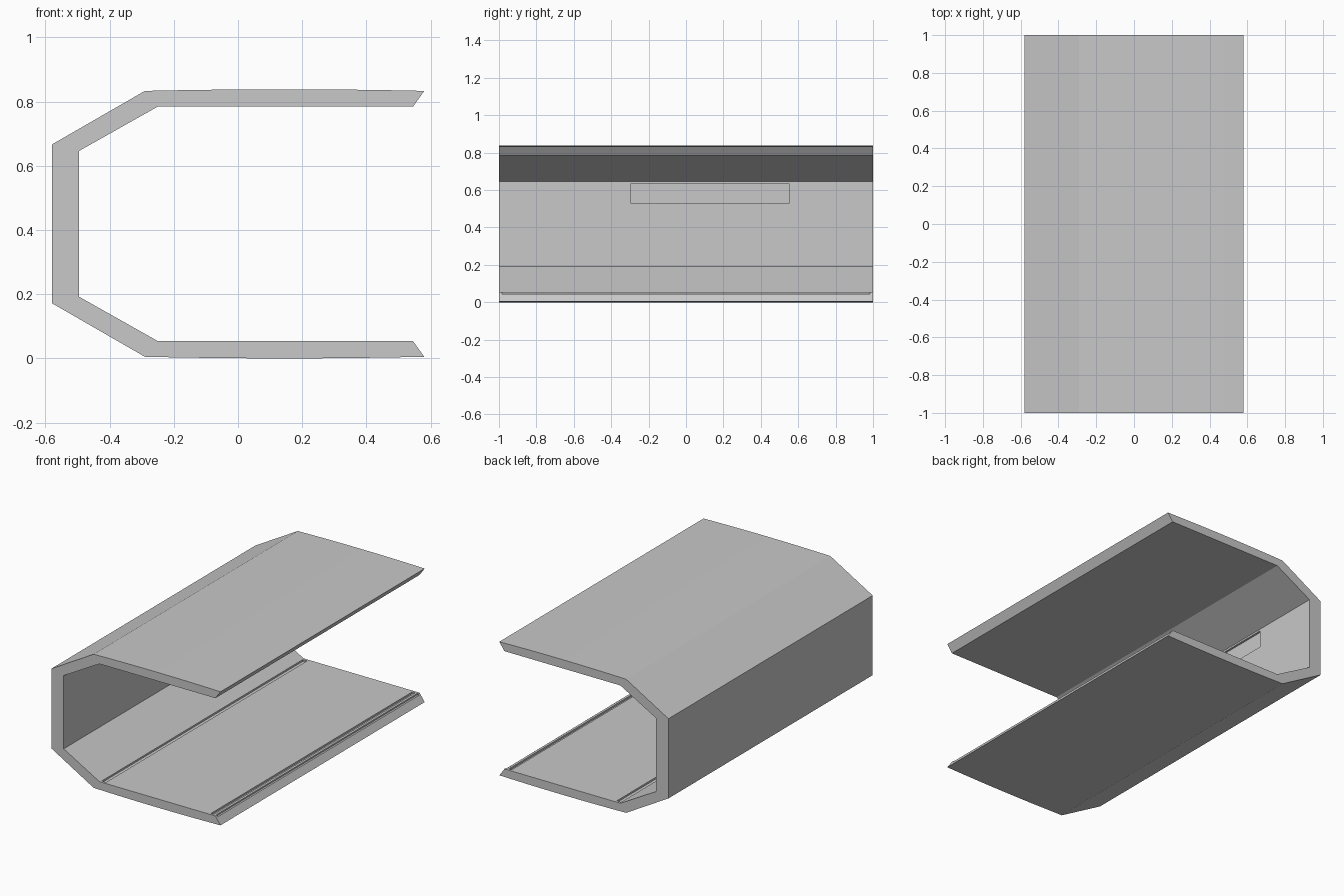
import bpy
import bmesh

cube = bpy.data.objects.get("Cube")
if cube:
    bpy.data.objects.remove(cube, do_unlink=True)

grey = bpy.data.materials.new("light grey")
grey.use_nodes = True
colour = (0.58, 0.58, 0.58, 1)
grey.diffuse_color = colour
grey.node_tree.nodes["Principled BSDF"].inputs["Base Color"].default_value = colour

HEIGHT = 0.838


def extrude_profile(name, points, y0, y1):
    """Extrude an x-z outline along y."""
    bm = bmesh.new()
    face = bm.faces.new([bm.verts.new((x, y0, z)) for x, z in points])
    res = bmesh.ops.extrude_face_region(bm, geom=[face])
    moved = [v for v in res["geom"] if isinstance(v, bmesh.types.BMVert)]
    bmesh.ops.translate(bm, verts=moved, vec=(0, y1 - y0, 0))
    bmesh.ops.recalc_face_normals(bm, faces=bm.faces)
    mesh = bpy.data.meshes.new(name)
    bm.to_mesh(mesh)
    bm.free()
    obj = bpy.data.objects.new(name, mesh)
    mesh.materials.append(grey)
    bpy.context.collection.objects.link(obj)
    return obj


# Slightly crowned outer skin, lower lip back to the wall
STEPS = 8
outer = []
for i in range(STEPS + 1):
    t = i / STEPS
    outer.append((0.58 - 0.87 * t, 0.005 * (2 * t - 1) ** 2))
outer.append((-0.58, 0.172))

# Inner skin, wall forward to the lower lip
inner = [(-0.495, 0.192), (-0.25, 0.054), (0.545, 0.054)]


def flip(points):
    return [(x, HEIGHT - z) for x, z in reversed(points)]


# Open channel: the upper half mirrors the lower half
shell = extrude_profile("channel_shell", outer + flip(outer) + flip(inner) + inner, -1, 1)


def cut(name, x0, x1, y0, y1, z0, z1):
    """Sink a rectangular recess into the shell."""
    cutter = extrude_profile(name, [(x0, z0), (x1, z0), (x1, z1), (x0, z1)], y0, y1)
    cutter.hide_render = True
    mod = shell.modifiers.new(name, 'BOOLEAN')
    mod.operation = 'DIFFERENCE'
    mod.solver = 'EXACT'
    mod.object = cutter
    bpy.context.view_layer.objects.active = shell
    bpy.ops.object.modifier_apply(modifier=name)
    bpy.data.objects.remove(cutter, do_unlink=True)


# Floor grooves, stepped lip and wall slot
cut("inner_groove", -0.245, -0.215, -0.985, 0.985, 0.043, 0.1)
cut("outer_groove", 0.505, 0.525, -0.985, 0.985, 0.043, 0.1)
cut("lip_step", 0.54, 0.65, -0.985, 0.985, 0.045, 0.1)
cut("wall_slot", -0.508, -0.45, -0.295, 0.55, 0.527, 0.635)
